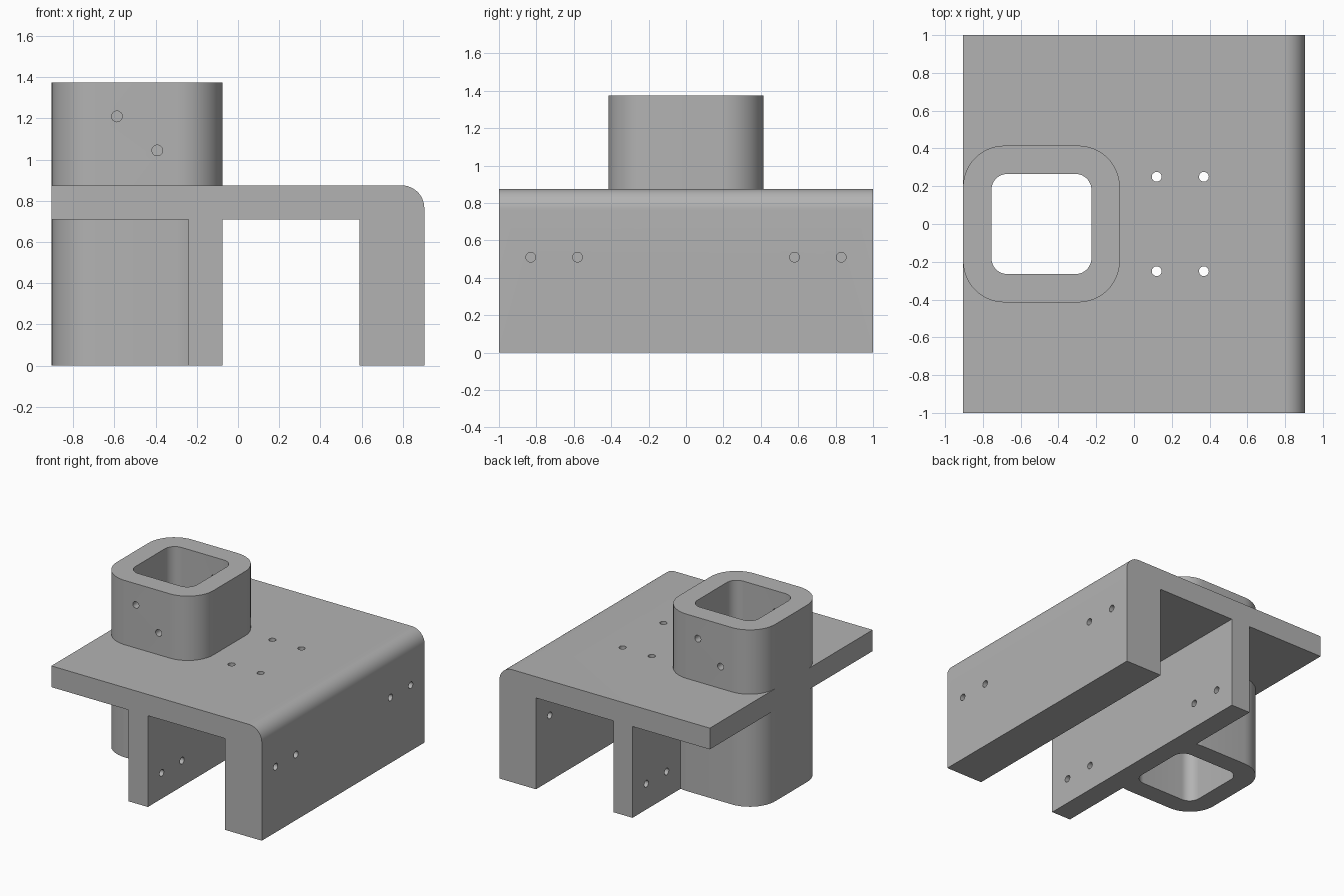
import bpy
import bmesh
from math import cos, sin, pi, radians
from mathutils import Matrix, Vector

cube = bpy.data.objects.get("Cube")
if cube:
    bpy.data.objects.remove(cube, do_unlink=True)

# One plain grey for the whole part
grey = bpy.data.materials.new("Plain grey")
grey.use_nodes = True
colour = (0.45, 0.45, 0.45, 1)
grey.diffuse_color = colour
grey.node_tree.nodes["Principled BSDF"].inputs["Base Color"].default_value = colour


def arc(cx, cy, r, start, steps=12):
    """Quarter circle, counter-clockwise from the start angle."""
    return [(cx + r * cos(start + pi / 2 * i / steps),
             cy + r * sin(start + pi / 2 * i / steps)) for i in range(steps + 1)]


def rounded_square(cx, half, r):
    h = half - r
    points = []
    for k, (sx, sy) in enumerate([(1, 1), (-1, 1), (-1, -1), (1, -1)]):
        points += arc(cx + sx * h, sy * h, r, k * pi / 2)
    return points


def make_object(name, bm):
    bmesh.ops.recalc_face_normals(bm, faces=bm.faces)
    mesh = bpy.data.meshes.new(name)
    bm.to_mesh(mesh)
    bm.free()
    mesh.materials.append(grey)
    obj = bpy.data.objects.new(name, mesh)
    bpy.context.scene.collection.objects.link(obj)
    return obj


def extrude(name, points, offset):
    bm = bmesh.new()
    face = bm.faces.new([bm.verts.new(p) for p in points])
    side = bmesh.ops.extrude_face_region(bm, geom=[face])["geom"]
    verts = [v for v in side if isinstance(v, bmesh.types.BMVert)]
    bmesh.ops.translate(bm, verts=verts, vec=offset)
    return make_object(name, bm)


def drill(bm, axis, centre, depth, r=0.026):
    turn = Vector((0, 0, 1)).rotation_difference(Vector(axis)).to_matrix().to_4x4()
    bmesh.ops.create_cone(bm, cap_ends=True, segments=24, radius1=r, radius2=r,
                          depth=depth, matrix=Matrix.Translation(centre) @ turn)


def boolean(target, other, operation):
    mod = target.modifiers.new(operation.title(), 'BOOLEAN')
    mod.operation = operation
    mod.solver = 'EXACT'
    mod.object = other
    bpy.context.view_layer.objects.active = target
    bpy.ops.object.modifier_apply(modifier=mod.name)
    bpy.data.objects.remove(other, do_unlink=True)


# Bracket: top plate with a thick outer leg and a thin middle leg
EDGE, TOP, UNDER = 0.905, 0.875, 0.71
POST_X, POST_HALF, BORE_HALF = -0.49, 0.415, 0.265
profile = [(-EDGE, UNDER), (-0.24, UNDER), (-0.24, 0), (-0.075, 0),
           (-0.075, UNDER), (0.59, UNDER), (0.59, 0), (EDGE, 0)]
profile += arc(EDGE - 0.11, TOP - 0.11, 0.11, 0)
profile.append((-EDGE, TOP))
bracket = extrude("socket_bracket", [(x, -1, z) for x, z in profile], (0, 2, 0))

# Socket post through the plate
post = extrude("socket_post", [(x, y, 0) for x, y in
               rounded_square(POST_X, POST_HALF, 0.22)], (0, 0, 1.375))
boolean(bracket, post, 'UNION')

# Square bore of the socket
bore = extrude("socket_bore", [(x, y, -0.1) for x, y in
               rounded_square(POST_X, BORE_HALF, 0.085)], (0, 0, 1.6))
boolean(bracket, bore, 'DIFFERENCE')

# Screw holes in the plate, legs and post walls
holes = bmesh.new()
for s in (-1, 1):
    for x in (0.12, 0.37):
        drill(holes, (0, 0, 1), (x, s * 0.25, 0.8), 0.3)
    for y in (0.58, 0.83):
        drill(holes, (1, 0, 0), (0.75, s * y, 0.51), 0.45)
        drill(holes, (1, 0, 0), (-0.16, s * y, 0.2), 0.3)
    for dx, z in ((0.098, 1.21), (-0.098, 1.045)):
        drill(holes, (0, 1, 0), (POST_X + s * dx, s * 0.34, z), 0.25)
boolean(bracket, make_object("screw_holes", holes), 'DIFFERENCE')

# Smooth rounded corners, crisp edges
bpy.ops.object.select_all(action='DESELECT')
bracket.select_set(True)
bpy.context.view_layer.objects.active = bracket
bpy.ops.object.shade_smooth_by_angle(angle=radians(30))
